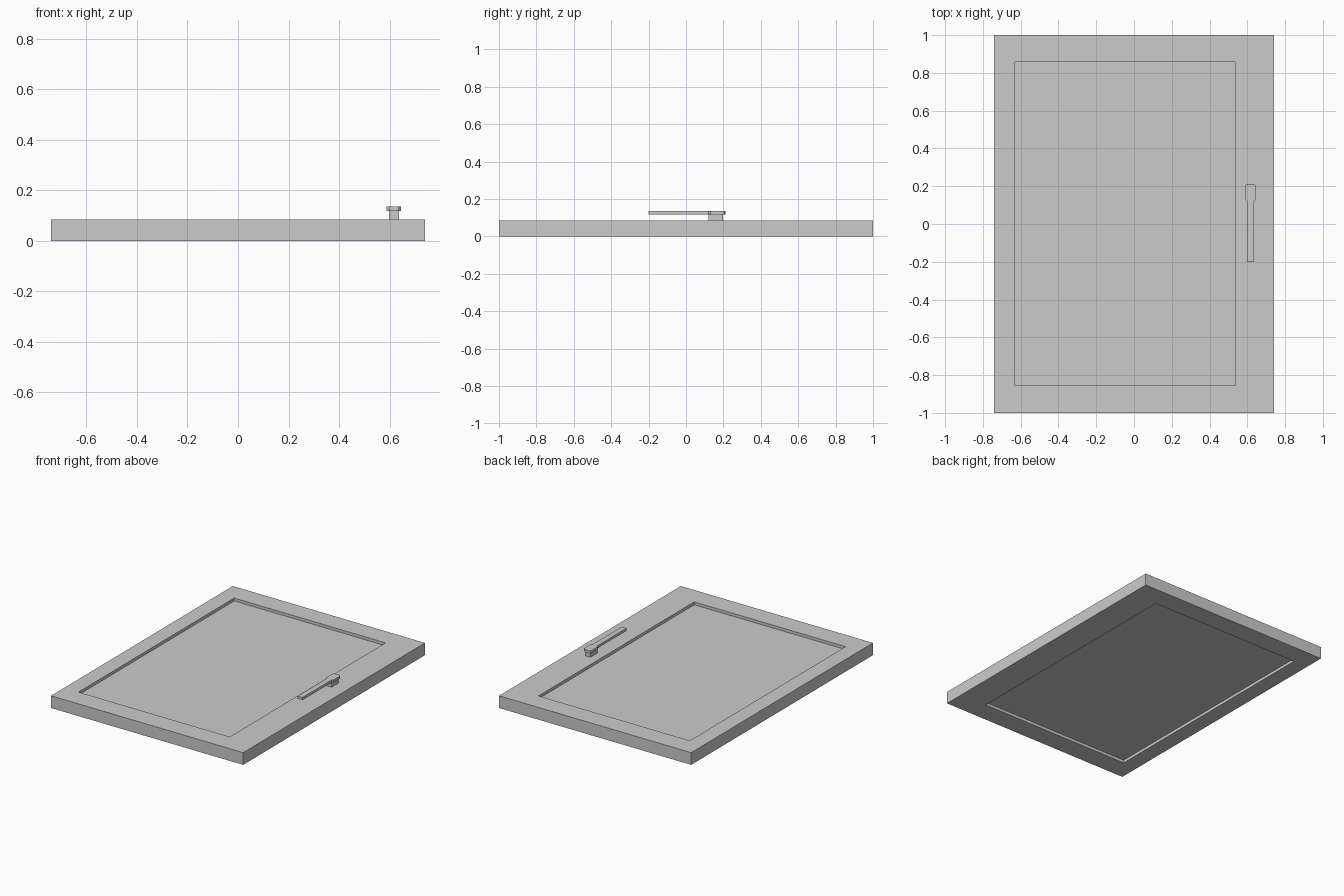
import bpy, bmesh

if "Cube" in bpy.data.objects:
    bpy.data.objects.remove(bpy.data.objects["Cube"])


def prism(name, outline, z0, z1):
    """Extrude a flat outline from z0 up to z1."""
    bm = bmesh.new()
    face = bm.faces.new([bm.verts.new((x, y, z0)) for x, y in outline])
    ext = bmesh.ops.extrude_face_region(bm, geom=[face])
    for v in ext["geom"]:
        if isinstance(v, bmesh.types.BMVert):
            v.co.z = z1
    bmesh.ops.recalc_face_normals(bm, faces=bm.faces)
    mesh = bpy.data.meshes.new(name)
    bm.to_mesh(mesh)
    bm.free()
    ob = bpy.data.objects.new(name, mesh)
    bpy.context.collection.objects.link(ob)
    return ob


def rect(x0, x1, y0, y1):
    return [(x0, y0), (x1, y0), (x1, y1), (x0, y1)]


T = 0.085                              # door thickness
OUTER = rect(-0.74, 0.74, -1, 1)
INNER = rect(-0.63, 0.535, -0.855, 0.858)

# Door frame: rectangular ring with mitred corners
bm = bmesh.new()
loops = [[bm.verts.new((x, y, z)) for x, y in pts]
         for pts, z in ((OUTER, 0), (OUTER, T), (INNER, T), (INNER, 0))]
for a, b in zip(loops, loops[1:] + loops[:1]):
    for i in range(4):
        j = (i + 1) % 4
        bm.faces.new((a[i], a[j], b[j], b[i]))
bmesh.ops.recalc_face_normals(bm, faces=bm.faces)
mesh = bpy.data.meshes.new("door_frame")
bm.to_mesh(mesh)
bm.free()
bpy.context.collection.objects.link(bpy.data.objects.new("door_frame", mesh))

# Panel recessed on both sides
prism("door_panel", INNER, 0.02, T - 0.02)

# Handle: stem and lever with a wider chamfered head
CX = 0.617
prism("handle_stem", rect(CX - 0.02, CX + 0.02, 0.12, 0.198), T, 0.117)
half = [(0.019, -0.2), (0.019, 0.12), (0.029, 0.13), (0.029, 0.197),
        (0.025, 0.207), (0.016, 0.211)]
outline = [(CX + x, y) for x, y in half] + [(CX - x, y) for x, y in reversed(half)]
prism("handle_lever", outline, 0.117, 0.135)
